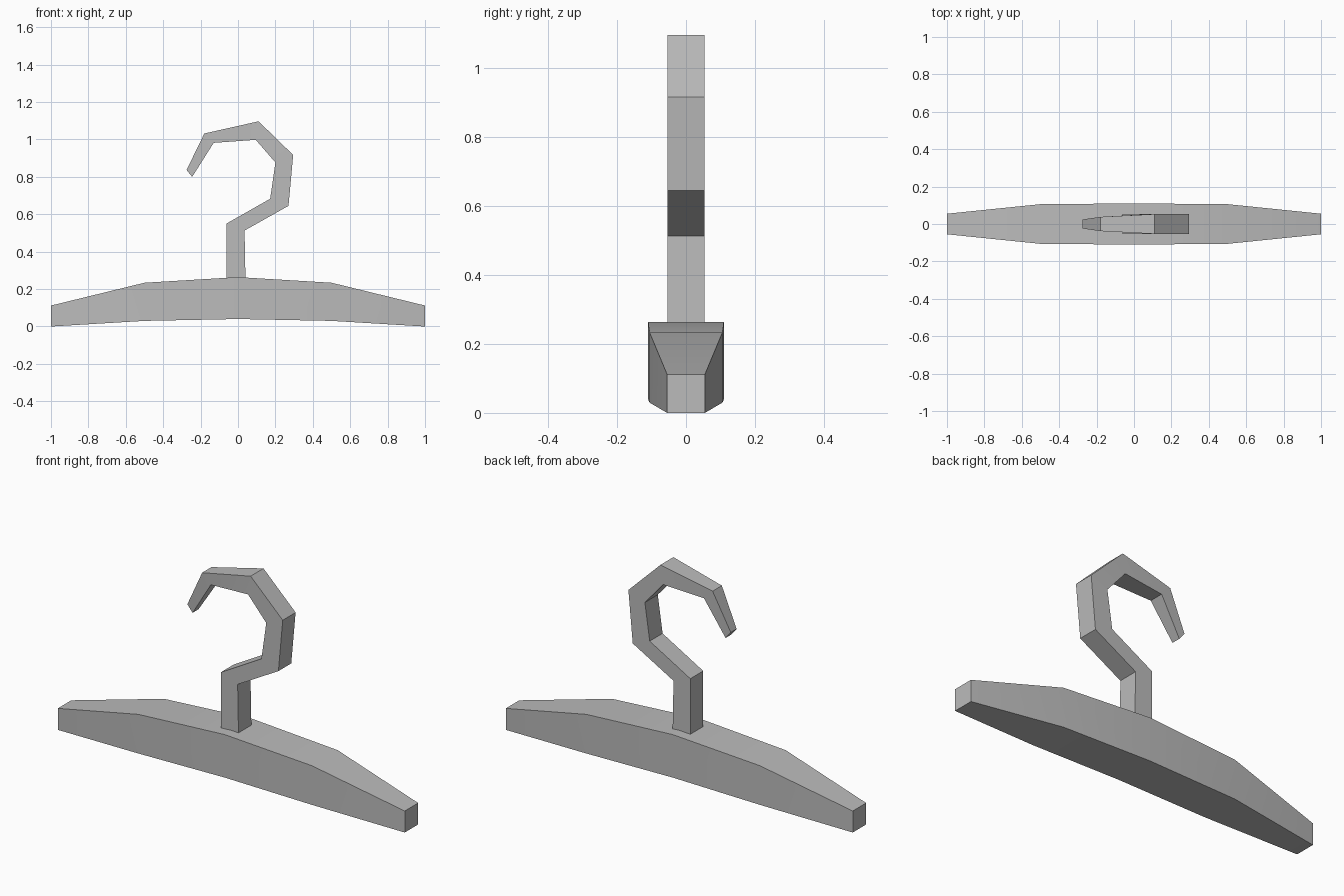
import bpy, bmesh

cube = bpy.data.objects.get("Cube")
if cube:
    bpy.data.objects.remove(cube, do_unlink=True)

grey = bpy.data.materials.new("plain grey")
grey.use_nodes = True
colour = (0.5, 0.5, 0.5, 1)
grey.diffuse_color = colour
grey.node_tree.nodes["Principled BSDF"].inputs["Base Color"].default_value = colour


def loft(name, sections, angle):
    """Join four-cornered sections into a closed bar."""
    bm = bmesh.new()
    rings = [[bm.verts.new(p) for p in s] for s in sections]
    for a, b in zip(rings, rings[1:]):
        for i in range(4):
            j = (i + 1) % 4
            bm.faces.new((a[i], a[j], b[j], b[i]))
    bm.faces.new(rings[0])
    bm.faces.new(rings[-1])
    bmesh.ops.recalc_face_normals(bm, faces=bm.faces)
    mesh = bpy.data.meshes.new(name)
    bm.to_mesh(mesh)
    bm.free()
    mesh.materials.append(grey)
    obj = bpy.data.objects.new(name, mesh)
    bpy.context.collection.objects.link(obj)
    bpy.ops.object.select_all(action='DESELECT')
    obj.select_set(True)
    bpy.context.view_layer.objects.active = obj
    bpy.ops.object.shade_smooth_by_angle(angle=angle)


# Shoulder bar: x, half depth, bottom, top; mirrored about the middle
half = [(0, 0.11, 0.04, 0.264), (0.5, 0.106, 0.03, 0.234), (1, 0.055, 0, 0.112)]
bar = [(-x, d, b, t) for x, d, b, t in reversed(half[1:])] + half
loft("shoulder_bar",
     [[(x, -d, b), (x, d, b), (x, d, t), (x, -d, t)] for x, d, b, t in bar], 0.4)

# Hook: x and z on the inner and outer side, half depth
hook = [
    ((-0.062, 0.25), (0.04, 0.25), 0.053),
    ((-0.062, 0.55), (0.035, 0.513), 0.053),
    ((0.172, 0.683), (0.27, 0.645), 0.053),
    ((0.2, 0.877), (0.295, 0.917), 0.053),
    ((0.095, 0.998), (0.11, 1.097), 0.053),
    ((-0.13, 0.982), (-0.18, 1.032), 0.038),
    ((-0.245, 0.8), (-0.275, 0.837), 0.024),
]
loft("hook",
     [[(a[0], -d, a[1]), (a[0], d, a[1]), (b[0], d, b[1]), (b[0], -d, b[1])]
      for a, b, d in hook], 0.3)
